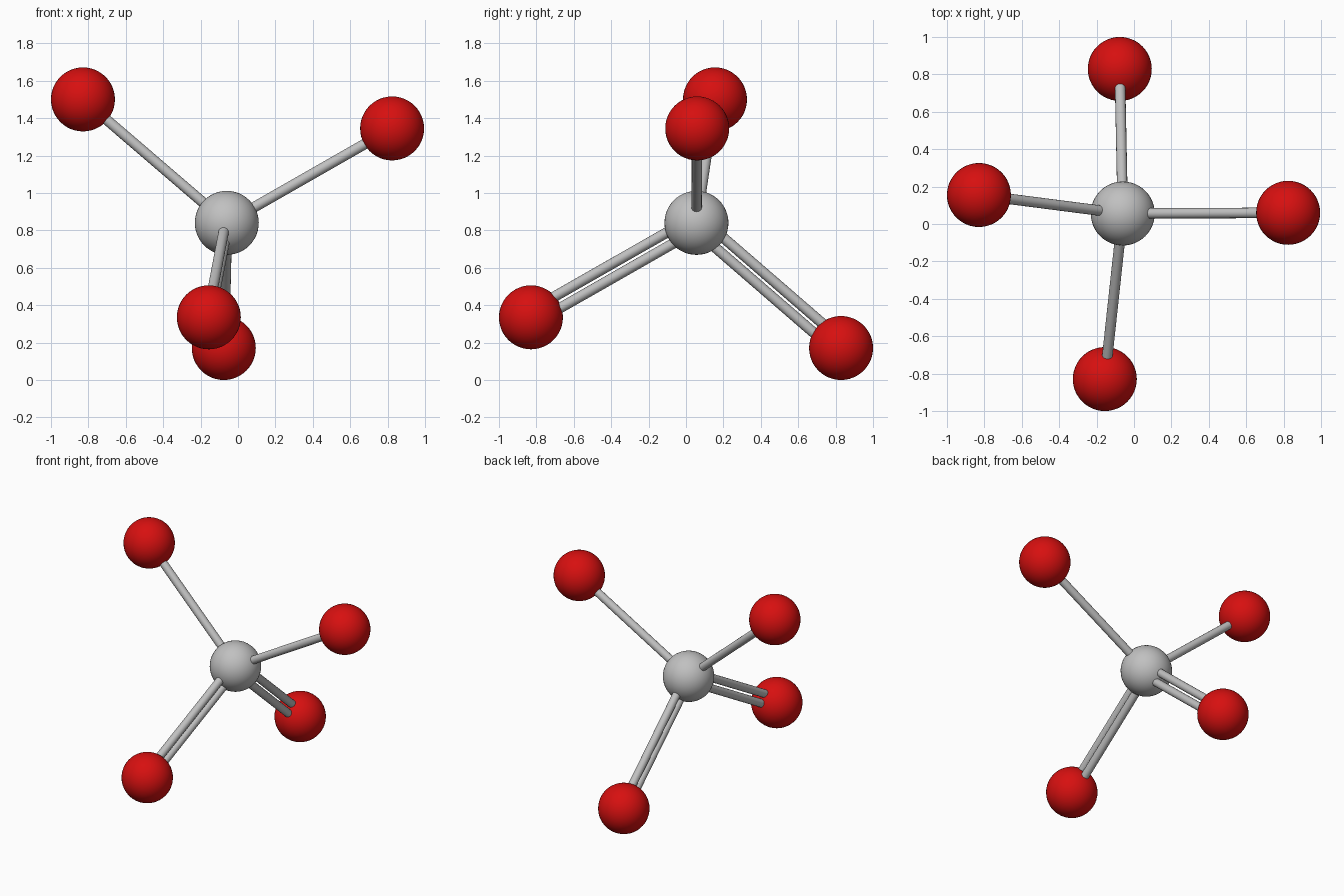
import bpy
import math
from mathutils import Vector

cube = bpy.data.objects.get("Cube")
if cube:
    bpy.data.objects.remove(cube, do_unlink=True)


def make_material(name, color):
    mat = bpy.data.materials.new(name)
    mat.use_nodes = True
    mat.diffuse_color = color
    mat.node_tree.nodes["Principled BSDF"].inputs["Base Color"].default_value = color
    return mat


RED = make_material("red", (0.68, 0.005, 0.005, 1))
GREY = make_material("light grey", (0.53, 0.53, 0.53, 1))

BALL_RADIUS = 0.171
ROD_RADIUS = 0.028
PAIR_OFFSET = 0.034


def finish(name, mat):
    obj = bpy.context.object
    obj.name = name
    obj.data.materials.append(mat)
    bpy.ops.object.shade_smooth_by_angle(angle=math.radians(50))


def ball(name, center, mat):
    bpy.ops.mesh.primitive_uv_sphere_add(
        segments=48, ring_count=24, radius=BALL_RADIUS, location=center)
    finish(name, mat)


def rod(name, start, end):
    axis = end - start
    bpy.ops.mesh.primitive_cylinder_add(
        vertices=16, radius=ROD_RADIUS, depth=axis.length,
        location=(start + end) / 2,
        rotation=axis.to_track_quat("Z", "Y").to_euler())
    finish(name, GREY)


# Central ball
center = Vector((-0.06, 0.056, 0.84))
ball("center_ball", center, GREY)

# Outer balls: position and number of connecting rods
outer = {
    "right": (Vector((-0.829, 0.155, 1.5)), 1),
    "left": (Vector((0.824, 0.06, 1.345)), 1),
    "front": (Vector((-0.156, -0.829, 0.335)), 2),
    "back": (Vector((-0.076, 0.829, 0.171)), 2),
}

for side, (position, count) in outer.items():
    ball(side + "_ball", position, RED)
    if count == 1:
        rod(side + "_rod", center, position)
        continue
    # Paired rods lie one above the other
    direction = (position - center).normalized()
    sideways = direction.cross(Vector((0, 0, 1))).normalized()
    shift = sideways.cross(direction) * PAIR_OFFSET
    rod(side + "_upper_rod", center + shift, position + shift)
    rod(side + "_lower_rod", center - shift, position - shift)
